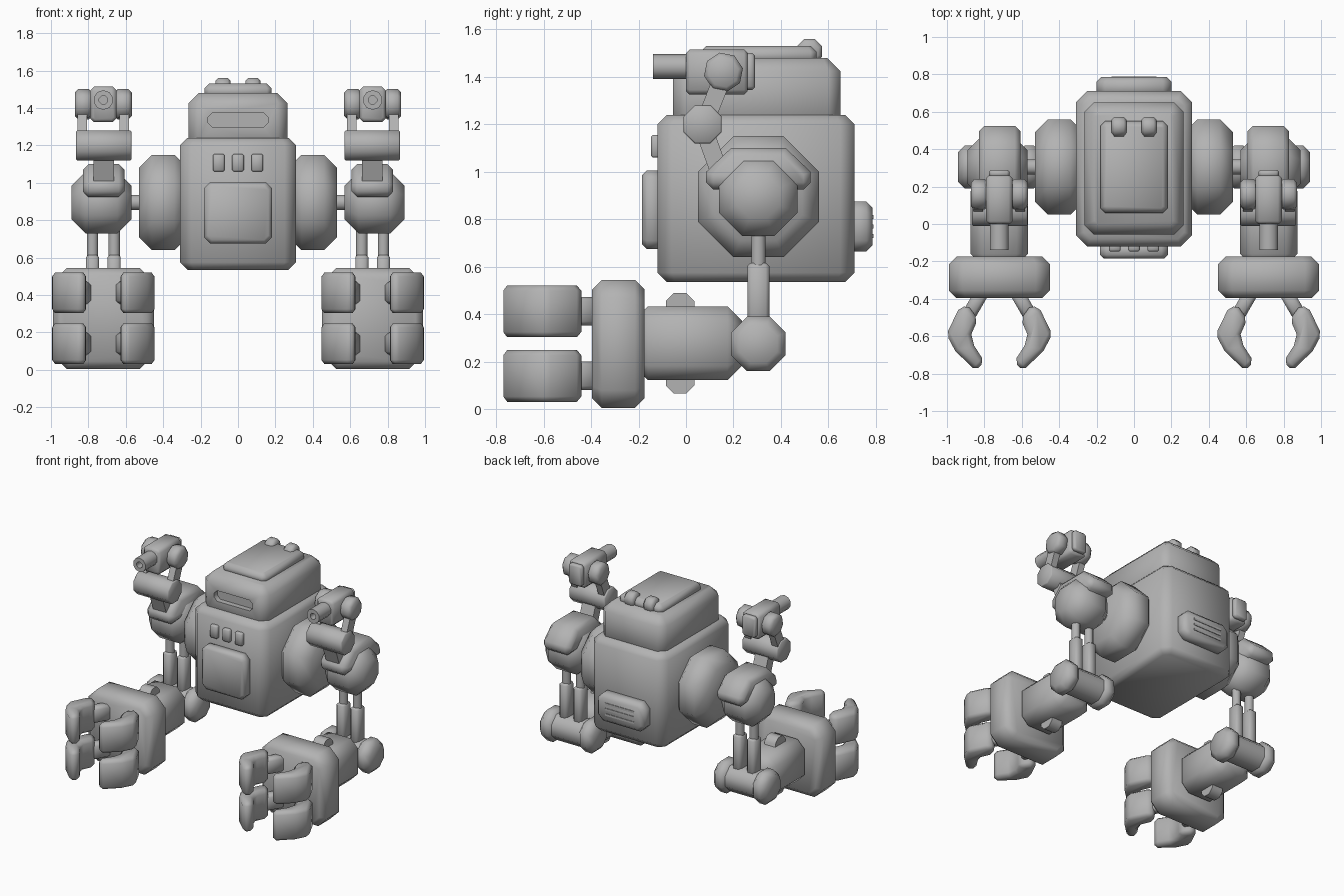
import bpy, bmesh, math

if "Cube" in bpy.data.objects:
    bpy.data.objects.remove(bpy.data.objects["Cube"])

grey = bpy.data.materials.new("grey_metal")
grey.diffuse_color = (0.45, 0.45, 0.45, 1)
grey.use_nodes = True
grey.node_tree.nodes["Principled BSDF"].inputs["Base Color"].default_value = grey.diffuse_color
ARM = 0.72  # x centre of each arm


def smooth(ob):
    bpy.ops.object.select_all(action='DESELECT')
    ob.select_set(True)
    bpy.context.view_layer.objects.active = ob
    bpy.ops.object.shade_smooth_by_angle(angle=math.radians(50))


def prism(name, pts, axis, lo, hi, bevel=0.0, mirror=False):
    """Extrude a 2D profile along an axis and chamfer its square edges."""
    place = {'x': lambda a, b, t: (t, a, b),
             'y': lambda a, b, t: (a, t, b),
             'z': lambda a, b, t: (a, b, t)}[axis]
    bm = bmesh.new()
    n = len(pts)
    v0 = [bm.verts.new(place(a, b, lo)) for a, b in pts]
    v1 = [bm.verts.new(place(a, b, hi)) for a, b in pts]
    bm.faces.new(v0)
    bm.faces.new(v1)
    for i in range(n):
        j = (i + 1) % n
        bm.faces.new((v0[i], v0[j], v1[j], v1[i]))
    bmesh.ops.recalc_face_normals(bm, faces=bm.faces)
    if bevel:
        edges = [e for e in bm.edges if e.calc_face_angle(0) > math.radians(50)]
        bmesh.ops.bevel(bm, geom=edges, offset=bevel, segments=1,
                        affect='EDGES', clamp_overlap=True)
    me = bpy.data.meshes.new(name)
    bm.to_mesh(me)
    bm.free()
    me.materials.append(grey)
    ob = bpy.data.objects.new(name, me)
    bpy.context.collection.objects.link(ob)
    smooth(ob)
    if mirror:
        ob.modifiers.new("mirror", 'MIRROR')
    return ob


def rect(a0, a1, b0, b1, c=0.0):
    """Rectangle profile with corners cut by c."""
    if not c:
        return [(a0, b0), (a1, b0), (a1, b1), (a0, b1)]
    return [(a0 + c, b0), (a1 - c, b0), (a1, b0 + c), (a1, b1 - c),
            (a1 - c, b1), (a0 + c, b1), (a0, b1 - c), (a0, b0 + c)]


def ngon(a, b, r, n=8, turn=0.5):
    """Regular profile; r is measured to the flats."""
    R = r / math.cos(math.pi / n)
    return [(a + R * math.cos((i + turn) * 2 * math.pi / n),
             b + R * math.sin((i + turn) * 2 * math.pi / n)) for i in range(n)]


def bar(p, q, w):
    """Profile of a bar from p to q, w wide."""
    dx, dy = q[0] - p[0], q[1] - p[1]
    k = w / 2 / math.hypot(dx, dy)
    ox, oy = -dy * k, dx * k
    return [(p[0] + ox, p[1] + oy), (q[0] + ox, q[1] + oy),
            (q[0] - ox, q[1] - oy), (p[0] - ox, p[1] - oy)]


def cut(ob, cutter):
    m = ob.modifiers.new("cut", 'BOOLEAN')
    m.operation, m.object, m.solver = 'DIFFERENCE', cutter, 'EXACT'
    bpy.ops.object.select_all(action='DESELECT')
    bpy.context.view_layer.objects.active = ob
    ob.select_set(True)
    bpy.ops.object.modifier_apply(modifier="cut")
    bpy.data.objects.remove(cutter)
    smooth(ob)


# Torso and head
prism("torso", rect(-0.31, 0.31, -0.12, 0.71, 0.06), 'z', 0.535, 1.24, 0.04)
head = prism("head", rect(-0.265, 0.265, -0.055, 0.65, 0.05), 'z', 1.15, 1.48, 0.055)
slot = prism("slot_cutter", rect(-0.16, 0.16, 1.295, 1.375, 0.025), 'y', -0.2, -0.015)
cut(head, slot)
prism("roof_plate", rect(-0.18, 0.18, 0.06, 0.55, 0.025), 'z', 1.45, 1.53, 0.025)
for x in (-0.08, 0.08):
    prism("roof_knob", ngon(0.52, 1.507, 0.053), 'x', x - 0.04, x + 0.04, 0.015)

# Chest and back details
prism("chest_panel", rect(-0.182, 0.182, 0.675, 1.005, 0.035), 'y', -0.185, -0.1, 0.02)
for x in (-0.103, 0, 0.103):
    prism("chest_button", rect(x - 0.031, x + 0.031, 1.06, 1.155), 'y', -0.147, -0.1, 0.008)
prism("back_pack", rect(-0.2, 0.2, 0.665, 0.875, 0.045), 'y', 0.68, 0.785, 0.025)
for z in (0.73, 0.77, 0.81):
    prism("back_vent", rect(-0.12, 0.12, z - 0.008, z + 0.008), 'y', 0.77, 0.789)

# Shoulders and upper arms
SY, SZ = 0.305, 0.895
prism("shoulder_disc", ngon(SY, SZ, 0.255), 'x', 0.27, 0.53, 0.07, True)
prism("shoulder_shaft", ngon(SY, SZ, 0.04), 'x', 0.5, 0.62, 0, True)
prism("arm_ball", ngon(SY, SZ, 0.165), 'x', 0.57, 0.89, 0.075, True)
cap = [(0.085, 0.925), (0.085, 1.0), (0.19, 1.1), (0.42, 1.1), (0.525, 1.0), (0.525, 0.925)]
prism("shoulder_cap", cap, 'x', 0.607, 0.83, 0.03, True)
for s in (-1, 1):
    x = ARM + s * 0.058
    prism("arm_rod", ngon(x, SY, 0.03), 'z', 0.58, 0.8, 0, True)
    prism("arm_sleeve", rect(x - 0.035, x + 0.035, SY - 0.046, SY + 0.046, 0.015),
          'z', 0.3, 0.615, 0.012, True)

# Shoulder-mounted gun and its linkage
prism("gun_lower_link", bar((0.14, 1.0), (0.075, 1.18), 0.075), 'x', 0.663, 0.772, 0, True)
prism("gun_hinge", ngon(0.07, 1.2, 0.08), 'x', 0.57, 0.865, 0.006, True)
for s in (-1, 1):
    x = ARM + s * 0.112
    prism("gun_strut", bar((0.08, 1.21), (0.155, 1.4), 0.075), 'x', x - 0.025, x + 0.025, 0, True)
    x0, x1 = sorted((ARM + s * 0.06, ARM + s * 0.152))
    prism("gun_pivot", ngon(0.158, 1.42, 0.077, 8, 0.25), 'x', x0, x1, 0.018, True)
prism("gun_body", rect(ARM - 0.07, ARM + 0.07, 1.325, 1.515, 0.02), 'y', 0.0, 0.26, 0.015, True)
prism("gun_back_plate", rect(ARM - 0.055, ARM + 0.055, 1.345, 1.5, 0.015), 'y', 0.25, 0.29, 0.01, True)
barrel = prism("gun_barrel", ngon(ARM, 1.443, 0.05, 10), 'y', -0.14, 0.02)
cut(barrel, prism("bore_cutter", ngon(ARM, 1.443, 0.022, 8), 'y', -0.2, -0.08))
barrel.modifiers.new("mirror", 'MIRROR')

# Elbow and forearm
prism("elbow_axle", ngon(SY, 0.275, 0.095), 'x', 0.56, 0.88, 0, True)
for s in (-1, 1):
    x0, x1 = sorted((ARM + s * 0.1, ARM + s * 0.22))
    prism("elbow_cap", ngon(SY, 0.275, 0.115), 'x', x0, x1, 0.035, True)
prism("forearm", rect(ARM - 0.153, ARM + 0.153, 0.122, 0.433, 0.06), 'y', -0.22, 0.235, 0.06, True)
prism("forearm_fin", rect(-0.085, 0.035, 0.065, 0.49, 0.035), 'x', ARM - 0.045, ARM + 0.045, 0, True)

# Hands with four claw fingers each
prism("palm", rect(ARM - 0.27, ARM + 0.27, 0.005, 0.545, 0.075), 'y', -0.395, -0.175, 0.04, True)
claw = [(0.17, -0.43), (0.22, -0.46), (0.283, -0.59), (0.235, -0.68), (0.125, -0.785),
        (0.08, -0.735), (0.135, -0.65), (0.15, -0.59), (0.115, -0.51)]
for s in (-1, 1):
    for z in (0.14, 0.412):
        prism("knuckle", [(ARM + s * a, b) for a, b in bar((0.09, -0.36), (0.165, -0.49), 0.075)],
              'z', z - 0.06, z + 0.06, 0.018, True)
        prism("finger", [(ARM + s * a, b) for a, b in claw], 'z', z - 0.109, z + 0.109, 0.022, True)
